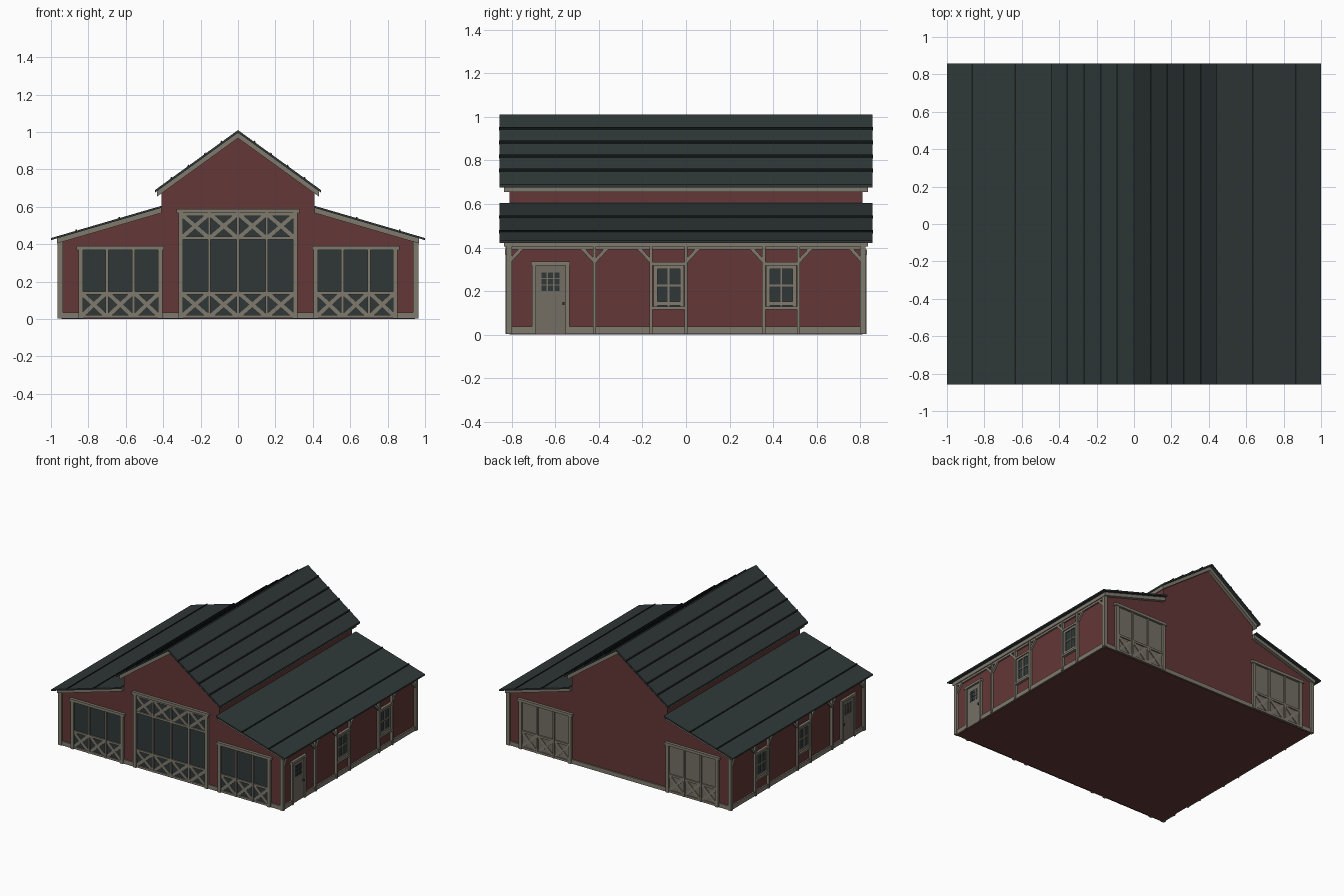
import bpy, bmesh
from mathutils import Vector

cube = bpy.data.objects.get("Cube")
if cube:
    bpy.data.objects.remove(cube, do_unlink=True)


def material(name, rgb):
    m = bpy.data.materials.new(name)
    m.use_nodes = True
    m.diffuse_color = (*rgb, 1)
    bsdf = m.node_tree.nodes["Principled BSDF"]
    bsdf.inputs["Base Color"].default_value = (*rgb, 1)
    bsdf.inputs["Roughness"].default_value = 0.8
    return m


RED = material("barn red", (0.125, 0.038, 0.038))
SLATE = material("dark slate", (0.029, 0.039, 0.039))
SEAM = material("seam black", (0.008, 0.012, 0.013))
TRIM = material("weathered trim", (0.215, 0.195, 0.155))
TAUPE = material("taupe door", (0.175, 0.158, 0.13))

HALF_W, HALF_D = 0.945, 0.81

# Each wall maps (along, height, outward depth) to the model's space
WALLS = {
    "front": lambda u, z, d: (u, -HALF_D - d, z),
    "back": lambda u, z, d: (u, HALF_D + d, z),
    "right": lambda u, z, d: (-HALF_W - d, u, z),
    "left": lambda u, z, d: (HALF_W + d, u, z),
}


def solid(bm, bottom, top):
    """Closed prism between two matching loops of points."""
    a = [bm.verts.new(p) for p in bottom]
    b = [bm.verts.new(p) for p in top]
    bm.faces.new(a)
    bm.faces.new(b)
    for i in range(len(a)):
        j = (i + 1) % len(a)
        bm.faces.new((a[i], a[j], b[j], b[i]))


def finish(bm, name, mat):
    bmesh.ops.recalc_face_normals(bm, faces=bm.faces)
    mesh = bpy.data.meshes.new(name)
    bm.to_mesh(mesh)
    bm.free()
    mesh.materials.append(mat)
    obj = bpy.data.objects.new(name, mesh)
    bpy.context.collection.objects.link(obj)
    return obj


def extrude_y(name, profile, half, mat):
    bm = bmesh.new()
    solid(bm, [(x, -half, z) for x, z in profile], [(x, half, z) for x, z in profile])
    return finish(bm, name, mat)


class Panelwork:
    """Flat boards fixed to one wall, gathered in one object."""

    def __init__(self, wall):
        self.to3d, self.bm = WALLS[wall], bmesh.new()

    def rect(self, u0, u1, z0, z1, depth, start=-0.005):
        loop = [(u0, z0), (u1, z0), (u1, z1), (u0, z1)]
        solid(self.bm, *[[self.to3d(u, z, d) for u, z in loop] for d in (start, depth)])

    def board(self, p, q, width, depth):
        p, q = Vector(p), Vector(q)
        t = (q - p).normalized() * width / 2
        n = Vector((-t.y, t.x))
        loop = [p - n, q - n, q + n, p + n]
        solid(self.bm, *[[self.to3d(c.x, c.y, d) for c in loop] for d in (-0.005, depth)])

    def cross(self, u0, u1, z0, z1):
        self.board((u0, z0), (u1, z1), 0.02, 0.011)
        self.board((u0, z1), (u1, z0), 0.02, 0.010)

    def done(self, name, mat):
        return finish(self.bm, name, mat)


# Main body
half = [(HALF_W, 0), (HALF_W, 0.42), (0.41, 0.58), (0.41, 0.69), (0, 0.99)]
extrude_y("barn_walls", half + [(-x, z) for x, z in half[-2::-1]], HALF_D, RED)


# Roofs: dark sheet, trim board below it, and raised seams
def high(x):
    return 1.01 - 0.722 * abs(x)


def low(x):
    return 0.605 - 0.292 * (abs(x) - 0.41)


def slab(name, xs, height, drop, thick, half, mat):
    top = [(x, height(x) - drop) for x in xs]
    under = [(x, z - thick) for x, z in reversed(top)]
    extrude_y(name, top + under, half, mat)


slab("main_roof", (-0.445, 0, 0.445), high, 0, 0.014, 0.857, SLATE)
slab("main_roof_trim", (-0.432, 0, 0.432), high, 0.013, 0.03, 0.835, TRIM)
for s, side in ((1, "left"), (-1, "right")):
    slab(side + "_lean_roof", (s * 0.41, s), low, 0, 0.011, 0.857, SLATE)
    slab(side + "_lean_trim", (s * 0.41, s * 0.967), low, 0.01, 0.028, 0.835, TRIM)
    for i in range(1, 5):
        x = s * i * 0.089
        slab(f"{side}_main_seam_{i}", (x - 0.004, x + 0.004), high, -0.006, 0.012, 0.858, SEAM)
    for i, x in enumerate((0.635, 0.865)):
        slab(f"{side}_lean_seam_{i}", (s * x - 0.004, s * x + 0.004), low, -0.006, 0.012, 0.858, SEAM)


# Sliding doors with framed panels and crossed braces
def barn_door(name, wall, u0, u1, top, count, mat, upper=False):
    leaf = Panelwork(wall)
    leaf.rect(u0, u1, 0.005, top, 0.004)
    leaf.done(name + "_leaf", mat)
    f = Panelwork(wall)
    for u in (u0, u1):
        f.rect(u - 0.012, u + 0.012, 0.003, top, 0.018)
    f.rect(u0 - 0.022, u1 + 0.022, top - 0.006, top + 0.015, 0.022)
    step = (u1 - u0) / count
    bands = [(0.014, 0.14)] + ([(top - 0.138, top - 0.012)] if upper else [])
    for z0, z1 in bands:
        for z in (z0, z1):
            f.rect(u0, u1, z - 0.008, z + 0.008, 0.013)
    for i in range(count):
        a, b = u0 + i * step, u0 + (i + 1) * step
        if i:
            f.rect(a - 0.007, a + 0.007, 0.005, top, 0.014)
        for z0, z1 in bands:
            f.cross(a + 0.008, b - 0.008, z0 + 0.004, z1 - 0.004)
    f.done(name + "_frame", TRIM)


barn_door("front_main_door", "front", -0.306, 0.306, 0.572, 4, SLATE, upper=True)
for wall, mat in (("front", SLATE), ("back", TAUPE)):
    barn_door(wall + "_left_door", wall, 0.417, 0.842, 0.375, 3, mat)
    barn_door(wall + "_right_door", wall, -0.842, -0.417, 0.375, 3, mat)
    # Corner posts and base boards
    p = Panelwork(wall)
    for s in (1, -1):
        p.rect(*sorted((s * 0.935, s * 0.963)), 0.003, 0.42, 0.014)
        p.rect(*sorted((s * 0.85, s * 0.94)), 0.003, 0.035, 0.009)
    inner = ((-0.41, -0.31), (0.31, 0.41)) if wall == "front" else ((-0.41, 0.41),)
    for a, b in inner:
        p.rect(a, b, 0.003, 0.035, 0.009)
    p.done(wall + "_posts_and_base", TRIM)


# Side walls
def window(wall, name, y):
    glass = Panelwork(wall)
    glass.rect(y - 0.062, y + 0.062, 0.13, 0.315, 0.004)
    glass.done(name + "_glass", SLATE)
    f = Panelwork(wall)
    for s in (1, -1):
        f.rect(y + s * 0.061 - 0.009, y + s * 0.061 + 0.009, 0.125, 0.318, 0.012)
    for z in (0.142, 0.31):
        f.rect(y - 0.065, y + 0.065, z - 0.009, z + 0.009, 0.012)
    f.rect(y - 0.073, y + 0.073, 0.318, 0.334, 0.02)
    f.rect(y - 0.073, y + 0.073, 0.115, 0.13, 0.02)
    f.rect(y - 0.004, y + 0.004, 0.13, 0.315, 0.009)
    f.rect(y - 0.06, y + 0.06, 0.222, 0.23, 0.009)
    f.done(name + "_frame", TRIM)


def side_door(wall, name, y):
    leaf = Panelwork(wall)
    leaf.rect(y - 0.07, y + 0.07, 0.005, 0.32, 0.006)
    leaf.done(name + "_leaf", TAUPE)
    panes = Panelwork(wall)
    for i in (-1, 0, 1):
        for j in (-1, 0, 1):
            u, z = y + i * 0.03, 0.243 + j * 0.03
            panes.rect(u - 0.012, u + 0.012, z - 0.012, z + 0.012, 0.008)
    panes.rect(y + 0.054, y + 0.064, 0.137, 0.149, 0.02)
    panes.done(name + "_panes_and_knob", SLATE)
    f = Panelwork(wall)
    for s in (1, -1):
        f.rect(y + s * 0.077 - 0.009, y + s * 0.077 + 0.009, 0.003, 0.32, 0.016)
    f.rect(y - 0.09, y + 0.09, 0.318, 0.336, 0.02)
    f.done(name + "_frame", TRIM)


BAYS = ((-0.812, -0.42), (-0.42, -0.16), (0, 0.357), (0.517, 0.812))
for wall in ("left", "right"):
    p = Panelwork(wall)
    for y in sorted({y for bay in BAYS for y in bay}):
        w = 0.012 if abs(y) > 0.8 else 0.007
        p.rect(y - w, y + w, 0.003, 0.41, 0.019)
    # Knee braces at the top corners of the plain bays
    for a, b in BAYS:
        p.board((a, 0.335), (a + 0.06, 0.4), 0.016, 0.014)
        p.board((b, 0.335), (b - 0.06, 0.4), 0.016, 0.014)
    for a, b in ((-HALF_D, -0.705), (-0.54, HALF_D)):
        p.rect(a, b, 0.003, 0.037, 0.011)
    p.rect(-HALF_D, HALF_D, 0.392, 0.41, 0.012)
    p.done(wall + "_posts_and_braces", TRIM)
    side_door(wall, wall + "_side_door", -0.622)
    window(wall, wall + "_front_window", -0.08)
    window(wall, wall + "_rear_window", 0.437)
